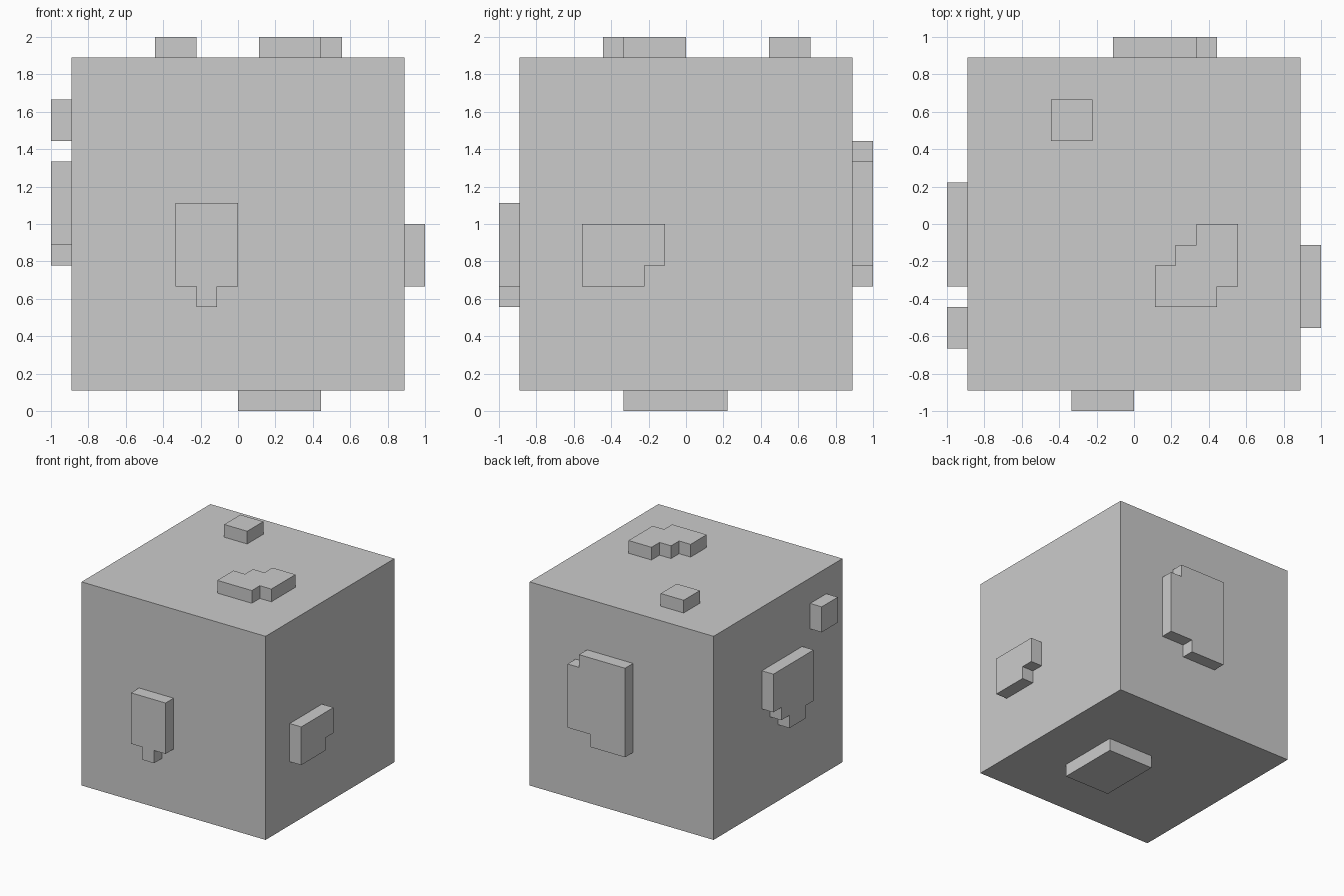
import bpy, bmesh
from mathutils import Vector

if "Cube" in bpy.data.objects:
    bpy.data.objects.remove(bpy.data.objects["Cube"])

U = 1 / 9  # one grid step


def prism(name, axis, outline, d0, d1):
    """Extrude a 2D outline (grid steps) along an axis from d0 to d1."""
    def place(p):
        co = list(p)
        co.insert(axis, d0)
        return Vector(co) * U

    bm = bmesh.new()
    face = bm.faces.new([bm.verts.new(place(p)) for p in outline])
    ext = bmesh.ops.extrude_face_region(bm, geom=[face], use_keep_orig=True)
    move = Vector((0, 0, 0))
    move[axis] = (d1 - d0) * U
    bmesh.ops.translate(bm, vec=move,
                        verts=[v for v in ext["geom"] if isinstance(v, bmesh.types.BMVert)])
    bmesh.ops.recalc_face_normals(bm, faces=bm.faces)
    mesh = bpy.data.meshes.new(name)
    bm.to_mesh(mesh)
    bm.free()
    obj = bpy.data.objects.new(name, mesh)
    bpy.context.collection.objects.link(obj)
    return obj


def rect(a0, a1, b0, b1):
    return [(a0, b0), (a1, b0), (a1, b1), (a0, b1)]


X, Y, Z = 0, 1, 2

# Main cube
prism("body", Z, rect(-8, 8, -8, 8), 1, 17)

# Top patches (x, y)
prism("top_small_patch", Z, rect(-4, -2, 4, 6), 17, 18)
prism("top_stepped_patch", Z,
      [(1, -4), (4, -4), (4, -3), (5, -3), (5, 0), (3, 0),
       (3, -1), (2, -1), (2, -2), (1, -2)], 17, 18)

# Bottom patch (x, y)
prism("bottom_patch", Z, rect(0, 4, -3, 2), 0, 1)

# Front patch with tab (x, z)
prism("front_patch", Y,
      [(-3, 6), (-2, 6), (-2, 5), (-1, 5), (-1, 6), (0, 6), (0, 10), (-3, 10)], -9, -8)

# Back patch with two notched corners (x, z)
prism("back_patch", Y,
      [(-1, 6), (2, 6), (2, 7), (4, 7), (4, 12), (3, 12), (3, 13), (-1, 13)], 8, 9)

# Right patch (y, z)
prism("right_patch", X,
      [(-5, 6), (-2, 6), (-2, 7), (-1, 7), (-1, 9), (-5, 9)], 8, 9)

# Left patches (y, z)
prism("left_small_patch", X, rect(-6, -4, 13, 15), -9, -8)
prism("left_stepped_patch", X,
      [(-3, 8), (-2, 8), (-2, 7), (0, 7), (0, 8), (1, 8),
       (1, 9), (2, 9), (2, 12), (-3, 12)], -9, -8)
